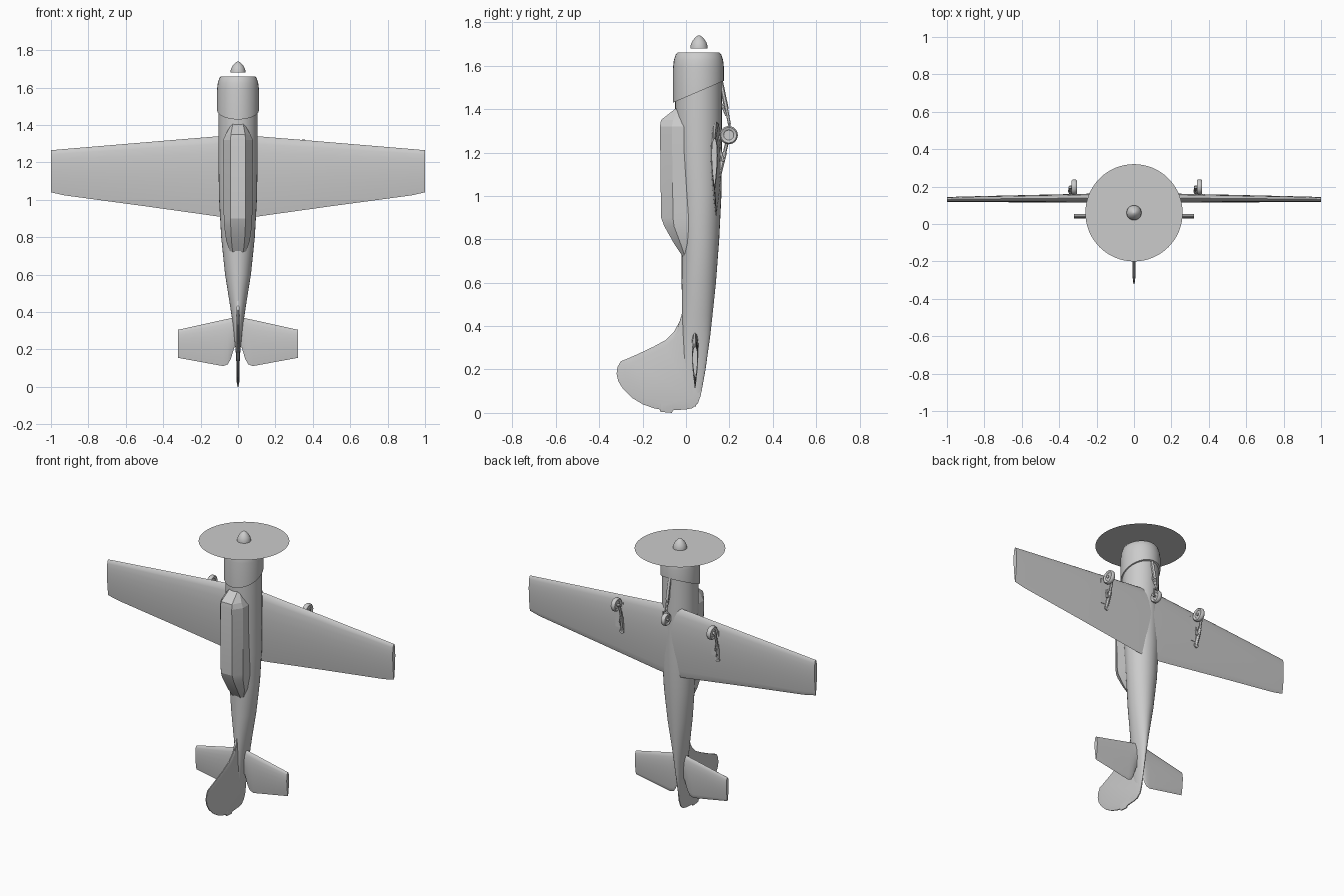
import bpy, bmesh
from math import cos, sin, pi, sqrt
from mathutils import Vector, Matrix

if "Cube" in bpy.data.objects:
    bpy.data.objects.remove(bpy.data.objects["Cube"])


def finish(name, bm, angle=30, mirror=False, recalc=True):
    if recalc:
        bmesh.ops.recalc_face_normals(bm, faces=bm.faces)
    me = bpy.data.meshes.new(name)
    bm.to_mesh(me)
    bm.free()
    ob = bpy.data.objects.new(name, me)
    bpy.context.collection.objects.link(ob)
    if mirror:
        ob.modifiers.new("mirror", 'MIRROR').use_axis[0] = True
    bpy.ops.object.select_all(action='DESELECT')
    ob.select_set(True)
    bpy.context.view_layer.objects.active = ob
    if angle:
        bpy.ops.object.shade_smooth_by_angle(angle=angle * pi / 180)
    return ob


def loft(name, rings, start=True, end=True, **kw):
    bm = bmesh.new()
    vs = [[bm.verts.new(p) for p in r] for r in rings]
    n = len(vs[0])
    for a, b in zip(vs, vs[1:]):
        for i in range(n):
            j = (i + 1) % n
            bm.faces.new((a[i], a[j], b[j], b[i]))
    if start:
        bm.faces.new(vs[0])
    if end:
        bm.faces.new(vs[-1])
    return finish(name, bm, **kw)


def oval(z, y0, y1, w, n=32, slant=0):
    """Closed ring around the body axis; slant tilts it across y."""
    yc, ry = (y0 + y1) / 2, (y1 - y0) / 2
    return [(w * cos(2 * pi * i / n), yc + ry * sin(2 * pi * i / n),
             z + slant * ry * sin(2 * pi * i / n)) for i in range(n)]


def airfoil(x, lead, trail, yc, thick, n=10):
    """Closed wing section: nose at z=lead, tail at z=trail."""
    pts = []
    for i in range(2 * n):
        a = pi * i / n
        t = (1 - cos(a)) / 2
        h = 2.6 * thick / 2 * sqrt(t) * (1 - t) + 0.001
        pts.append((x, yc + (h if i < n else -h), lead + (trail - lead) * t))
    return pts


def rod(bm, a, b, r, n=12, r2=None):
    a, b = Vector(a), Vector(b)
    d = b - a
    m = Matrix.Translation((a + b) / 2) @ d.to_track_quat('Z', 'Y').to_matrix().to_4x4()
    bmesh.ops.create_cone(bm, cap_ends=True, segments=n, radius1=r,
                          radius2=r if r2 is None else r2, depth=d.length, matrix=m)


def wheel(name, c, r, w):
    """Tyre with rounded shoulders and a recessed hub, axle along x."""
    prof = [(-.3, .25), (-.3, .55), (-.45, .65), (-.5, .85), (-.3, .97), (0, 1),
            (.3, .97), (.5, .85), (.45, .65), (.3, .55), (.3, .25)]
    loft(name, [[(c[0] + px * w, c[1] + pr * r * cos(2 * pi * i / 24),
                  c[2] + pr * r * sin(2 * pi * i / 24)) for i in range(24)]
                for px, pr in prof], angle=40)


# Fuselage: oval stations from nose to tail (z, front y, back y, half width)
body = [(1.56, -.05, .165, .104), (1.38, -.05, .165, .105), (1.2, -.045, .166, .105),
        (1.0, -.03, .163, .101), (.8, -.02, .153, .09), (.6, -.02, .138, .069),
        (.45, -.018, .122, .045), (.35, -.015, .111, .03), (.2, -.01, .09, .013),
        (.1, 0, .072, .007), (.03, .01, .045, .003)]
loft("fuselage", [oval(*s) for s in body], angle=40)

# Engine cowling with slanted rear edge and rounded lip
loft("cowling", [oval(1.48, -.055, .17, .105, slant=.43),
                 oval(1.48, -.06, .175, .112, slant=.43),
                 oval(1.59, -.06, .175, .112), oval(1.625, -.056, .171, .108),
                 oval(1.65, -.048, .163, .1), oval(1.66, -.04, .155, .091),
                 oval(1.655, -.03, .145, .08)])

# Spinner and spinning propeller disc
spin = [(1.68, .04), (1.693, .039), (1.707, .034), (1.72, .026), (1.732, .015), (1.74, .003)]
loft("spinner", [oval(z, .06 - r, .06 + r, r, 24) for z, r in spin], angle=40)
bm = bmesh.new()
bm.faces.new([bm.verts.new(p) for p in oval(1.677, -.2, .32, .26, 64)])
finish("propeller_disc", bm, angle=0, recalc=False)

# Canopy: faceted greenhouse (z, side width, roof width, shoulder y, roof y)
cab = [(1.405, .035, .028, -.035, -.045), (1.35, .066, .038, -.06, -.115),
       (1.32, .08, .04, -.065, -.12), (.9, .076, .04, -.06, -.115),
       (.86, .074, .039, -.055, -.1), (.78, .063, .035, -.025, -.055),
       (.72, .042, .028, -.005, -.015)]
loft("canopy", [[(-w, .02, z), (-w, ys, z), (-t, yr, z), (t, yr, z), (w, ys, z), (w, .02, z)]
                for z, w, t, ys, yr in cab], angle=15)

# Wings and tailplane (x, leading z, trailing z, centre y, thickness)
wing = [(0, 1.345, .9, .139, .05), (.1, 1.34, .91, .139, .05),
        (.5, 1.307, .966, .136, .039), (.93, 1.271, 1.024, .132, .027),
        (1.0, 1.265, 1.04, .131, .024)]
loft("wings", [airfoil(*s) for s in wing], start=False, mirror=True, angle=40)
tail = [(0, .375, .22, .042, .028), (.02, .372, .21, .042, .028), (.038, .367, .15, .042, .028),
        (.055, .363, .12, .042, .028), (.08, .358, .111, .042, .028), (.32, .305, .155, .042, .022)]
loft("tailplane", [airfoil(*s) for s in tail], start=False, mirror=True, angle=40)

# Fin and rudder: side outline (y, z) with thinned edges
fin = [(-.015, .47), (-.03, .42), (-.055, .375), (-.095, .335), (-.15, .305), (-.22, .272),
       (-.27, .25), (-.302, .237), (-.316, .21), (-.32, .18), (-.312, .145), (-.29, .11),
       (-.25, .07), (-.2, .04), (-.15, .022), (-.12, .016), (-.118, .005), (-.065, 0),
       (-.06, .012), (0, .016), (.03, .022), (.055, .045), (.068, .08), (.075, .12), (.06, .3),
       (.03, .45)]
loft("fin_and_rudder", [[(x, -.1 + (y + .1) * s, .17 + (z - .17) * s) for y, z in fin]
                        for x, s in ((-.008, .82), (-.003, 1), (.003, 1), (.008, .82))], angle=20)

# Main landing gear lying under each wing, wheel near the leading edge
for side, x in (("left", -.32), ("right", .35)):
    wheel(side + "_main_wheel", (x, .197, 1.28), .042, .028)
    s = x - .022
    bm = bmesh.new()
    rod(bm, (s, .197, 1.28), (s, .178, 1.2), .008)
    rod(bm, (s, .178, 1.2), (s + .01, .15, 1.09), .011)
    rod(bm, (s - .004, .197, 1.28), (x + .014, .197, 1.28), .009)
    rod(bm, (s, .178, 1.2), (s + .016, .172, 1.16), .006)
    rod(bm, (s + .016, .172, 1.16), (s + .008, .15, 1.24), .006)
    rod(bm, (s + .01, .135, 1.1), (s + .01, .162, 1.1), .015)
    finish(side + "_main_strut", bm)
    # Open leg door along the strut
    bm = bmesh.new()
    bmesh.ops.create_cube(bm, size=1, matrix=Matrix.Translation((x + .005, .155, 1.2))
                          @ Matrix.Diagonal((.05, .01, .16, 1)))
    finish(side + "_leg_door", bm, angle=0)

# Nose gear folded back below the belly
wheel("nose_wheel", (0, .2, 1.28), .038, .028)
bm = bmesh.new()
rod(bm, (0, .16, 1.53), (0, .187, 1.4), .01)
rod(bm, (0, .187, 1.4), (0, .2, 1.33), .007)
for sx in (-.02, .02):
    rod(bm, (0, .199, 1.335), (sx, .2, 1.32), .005)
    rod(bm, (sx, .2, 1.325), (sx, .2, 1.275), .005)
rod(bm, (-.023, .2, 1.28), (.023, .2, 1.28), .007)
rod(bm, (0, .16, 1.43), (0, .186, 1.37), .005)
finish("nose_strut", bm)
